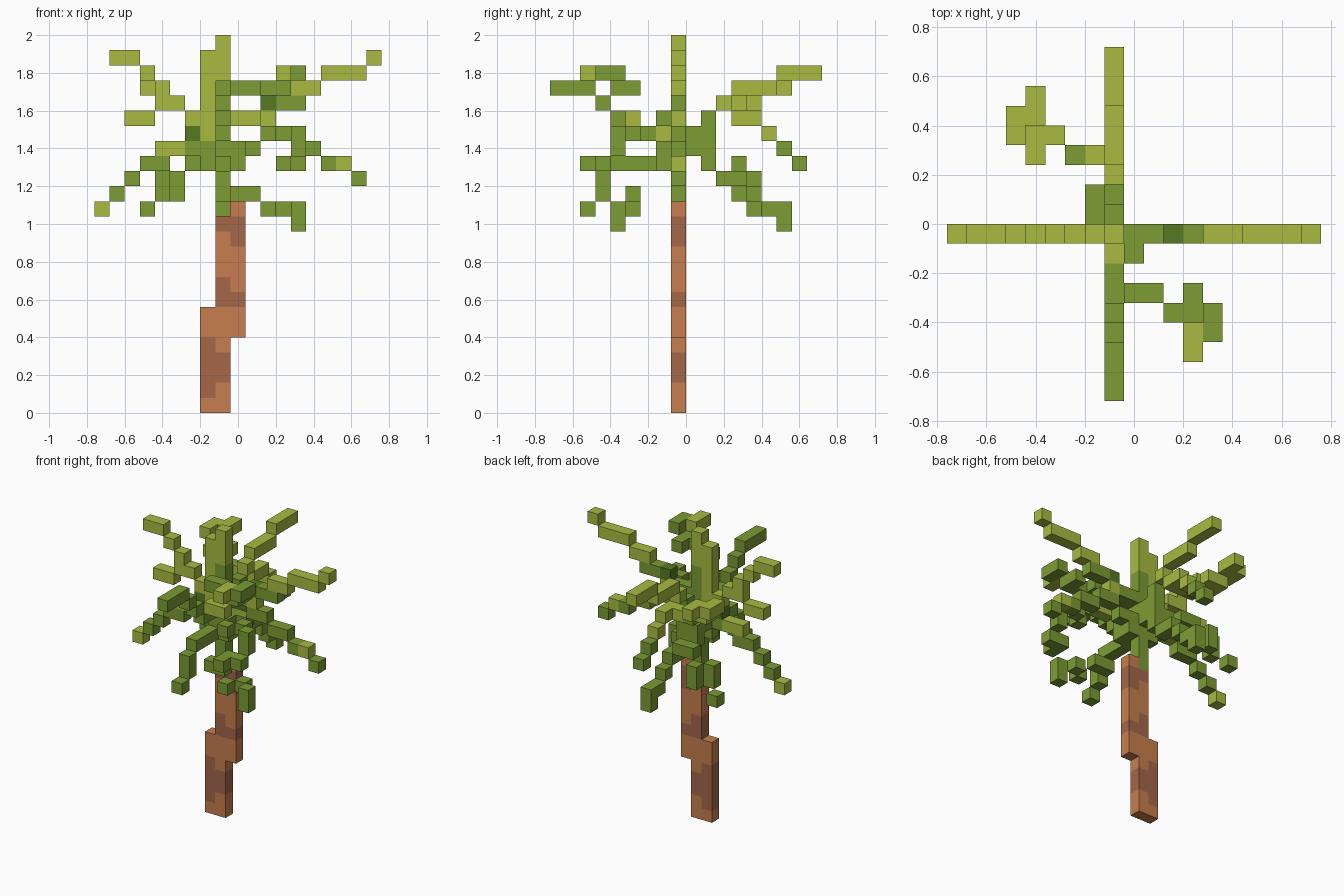
import bpy, bmesh
from mathutils import Vector

if "Cube" in bpy.data.objects:
    bpy.data.objects.remove(bpy.data.objects["Cube"])

S = 0.08                                  # cell size
ORIGIN = Vector((-0.76, -0.72, 0.0))      # corner of cell (0, 0, 0)


def material(name, rgb):
    lin = [((c / 255 + 0.055) / 1.055) ** 2.4 for c in rgb]
    m = bpy.data.materials.new(name)
    m.diffuse_color = (*lin, 1)
    m.use_nodes = True
    m.node_tree.nodes["Principled BSDF"].inputs["Base Color"].default_value = m.diffuse_color
    return m


MATS = {
    "L": material("light leaf", (168, 187, 65)),
    "G": material("leaf green", (124, 156, 52)),
    "D": material("dark leaf", (86, 120, 34)),
    "B": material("bark", (199, 126, 78)),
    "P": material("dark bark", (163, 103, 73)),
}
KEYS = list(MATS)
parts = {}
taken = {}


def box(part, x, y, z, mat):
    """Fill a block of cells; each of x, y, z is an index or inclusive pair."""
    rng = [range(v[0], v[1] + 1) if isinstance(v, tuple) else (v,) for v in (x, y, z)]
    for i in rng[0]:
        for j in rng[1]:
            for k in rng[2]:
                if (i, j, k) not in taken:
                    taken[(i, j, k)] = mat
                    parts.setdefault(part, []).append((i, j, k))


def frond_x(part, *steps):                # frond lying in the x-z plane
    for a, k, m in steps:
        box(part, a, 8, k, m)


def frond_y(part, *steps):                # frond lying in the y-z plane
    for a, k, m in steps:
        box(part, 8, a, k, m)


def frond(part, *steps):                  # diagonal frond
    for s in steps:
        box(part, *s)


# Trunk: bark patches first, plain bark fills the rest
for x, z in ((7, (1, 4)), (8, (2, 3)), (8, (7, 8)), (9, 7), (8, 12), (9, (11, 12))):
    box("trunk", x, 8, z, "P")
box("trunk", (7, 8), 8, (0, 6), "B")
box("trunk", (8, 9), 8, (5, 12), "B")
box("trunk", 9, 8, 13, "B")

# Crown core and upright spike
box("crown_core", 8, 8, (13, 21), "G")
box("crown_core", 7, 8, (16, 17), "G")
box("spike", 7, 8, (18, 23), "L")
box("spike", 8, 8, (22, 24), "L")

# Right fronds
frond_x("right_upper_frond", ((9, 10), 19, "G"), (11, 19, "L"), (11, 20, "D"), ((12, 13), 20, "G"),
        ((13, 14), 21, "L"), ((15, 17), 22, "L"), (18, 23, "L"))
frond_x("right_lower_frond", (9, 16, "G"), ((9, 10), 17, "G"), ((11, 12), 18, "G"),
        ((13, 14), 17, "G"), (15, 16, "G"), (16, 16, "L"), (17, 15, "G"))

# Left fronds
frond_x("left_upper_frond", (6, 19, "L"), (5, 20, "L"), (4, 21, "L"), (3, 22, "L"), ((1, 2), 23, "L"))
frond_x("left_middle_frond", (4, 20, "L"), ((2, 3), 19, "L"))
frond_x("left_lower_frond", (6, 18, "D"), (6, 17, "G"), ((4, 5), 17, "L"), ((3, 4), 16, "G"),
        (2, 15, "G"), (1, 14, "G"), (0, 13, "L"))

# Front fronds
frond_y("front_upper_frond", (7, 18, "L"), ((5, 6), 18, "G"), (4, 19, "G"), (3, 20, "G"), ((0, 2), 21, "G"))
frond_y("front_lower_frond", (7, (16, 17), "G"), ((4, 6), 16, "G"), (3, (14, 15), "G"), (2, 13, "G"))

# Back fronds
frond_y("back_upper_frond", (9, 18, "G"), (10, 19, "G"), (11, 20, "L"), ((12, 14), 21, "L"), ((15, 17), 22, "L"))
frond_y("back_middle_frond", (10, 18, "G"), ((12, 13), 19, "L"), (14, 18, "L"), (15, 17, "G"), (16, 16, "G"))
frond_y("back_lower_frond", (9, 17, "G"), (10, (16, 17), "G"), ((11, 12), 15, "G"), (13, 14, "G"),
        (14, 13, "G"), (15, (12, 13), "G"))

# Front right diagonal fronds
frond("front_right_upper_frond", (9, 7, 19, "G"), ((9, 10), 5, 21, "G"), ((11, 12), 4, 21, "G"),
      (12, 5, 21, "G"), (13, (3, 4), 22, "G"), (12, (2, 3), 22, "L"))
frond("front_right_middle_frond", ((9, 10), 5, 19, "L"), (11, 4, 18, "G"), (12, 5, 18, "G"),
      (13, 4, (17, 18), "G"), (13, 3, 16, "G"), (12, (2, 3), 16, "G"))
frond("front_right_lower_frond", (9, 7, (16, 17), "G"), ((9, 10), 5, 14, "G"), (11, 4, 13, "G"),
      (12, 5, 13, "G"), (13, 4, (12, 13), "G"))

# Back left diagonal fronds
frond("back_left_upper_frond", (7, 12, 19, "L"), (6, 12, 19, "G"), ((4, 5), 13, 20, "L"),
      (4, 12, 20, "L"), (3, (13, 14), 21, "L"), (4, (14, 15), 21, "L"))
frond("back_left_lower_frond", (7, 9, 17, "G"), (7, 10, (16, 17), "G"), ((6, 7), 12, 16, "G"),
      (5, 13, (14, 15), "G"), (4, 12, (14, 15), "G"), (3, 13, 13, "G"))

# Turn cells into meshes, keeping only the exposed faces
for name, cells in parts.items():
    bm = bmesh.new()
    verts = {}

    def vert(p):
        if p not in verts:
            verts[p] = bm.verts.new(ORIGIN + Vector(p) * S)
        return verts[p]

    for c in cells:
        for axis in range(3):
            u, v = (axis + 1) % 3, (axis + 2) % 3
            for side in (0, 1):
                n = list(c)
                n[axis] += 2 * side - 1
                if tuple(n) in taken:
                    continue
                loop = []
                for du, dv in ((0, 0), (1, 0), (1, 1), (0, 1)):
                    p = list(c)
                    p[axis] += side
                    p[u] += du
                    p[v] += dv
                    loop.append(vert(tuple(p)))
                f = bm.faces.new(loop if side else loop[::-1])
                f.material_index = KEYS.index(taken[c])
    me = bpy.data.meshes.new(name)
    bm.to_mesh(me)
    bm.free()
    for m in MATS.values():
        me.materials.append(m)
    bpy.context.collection.objects.link(bpy.data.objects.new(name, me))
